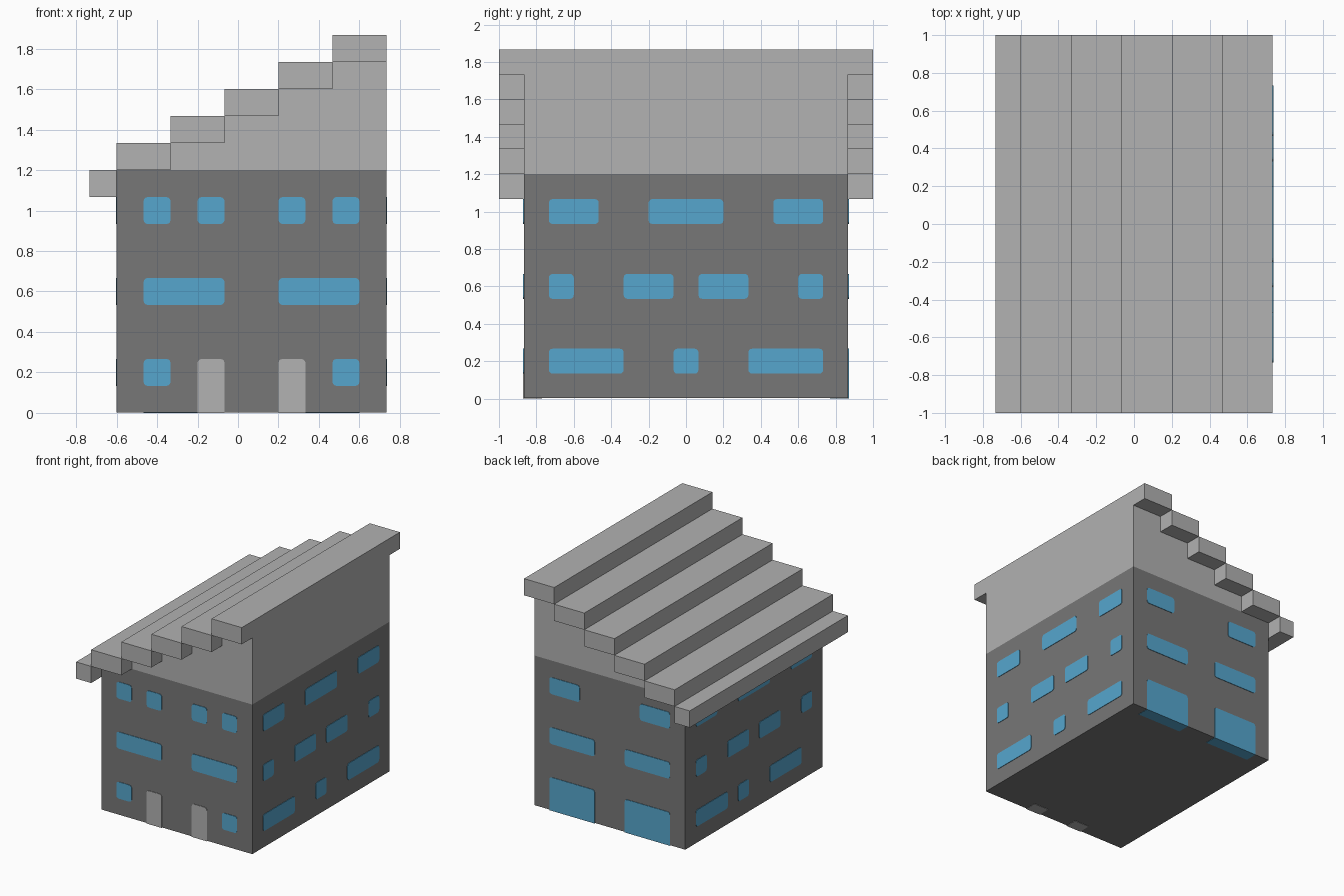
import bpy, bmesh, math
from mathutils import Vector

cube = bpy.data.objects.get("Cube")
if cube:
    bpy.data.objects.remove(cube, do_unlink=True)

U = 2 / 15                                   # building module
X0, X1, Y1 = -4.5 * U, 5.5 * U, 6.5 * U      # wall planes
FLOOR = 0.003                                # doors reach slightly below the walls


def material(name, rgb):
    m = bpy.data.materials.new(name)
    m.use_nodes = True
    m.diffuse_color = (*rgb, 1)
    m.node_tree.nodes["Principled BSDF"].inputs["Base Color"].default_value = (*rgb, 1)
    return m


DARK = material("dark grey wall", (0.186, 0.186, 0.186))
LIGHT = material("light grey", (0.445, 0.445, 0.445))
BLUE = material("window blue", (0.093, 0.383, 0.615))


def extrude(name, outline, offset, mat):
    """Solid made by sweeping a closed outline along an offset vector."""
    bm = bmesh.new()
    face = bm.faces.new([bm.verts.new(p) for p in outline])
    geom = bmesh.ops.extrude_face_region(bm, geom=[face], use_keep_orig=True)["geom"]
    bmesh.ops.translate(bm, vec=offset,
                        verts=[g for g in geom if isinstance(g, bmesh.types.BMVert)])
    bmesh.ops.recalc_face_normals(bm, faces=bm.faces)
    me = bpy.data.meshes.new(name)
    bm.to_mesh(me)
    bm.free()
    me.materials.append(mat)
    ob = bpy.data.objects.new(name, me)
    bpy.context.collection.objects.link(ob)
    return ob


def box(name, x0, x1, y0, y1, z0, z1, mat):
    pts = [(x0, y0, z0), (x1, y0, z0), (x1, y0, z1), (x0, y0, z1)]
    return extrude(name, pts, Vector((0, y1 - y0, 0)), mat)


def rounded(a0, a1, z0, z1, r, round_bottom):
    """Rectangle outline with rounded corners."""
    pts = []
    corners = [(a1 - r, z1 - r, 0), (a0 + r, z1 - r, 90),
               (a0 + r, z0 + r, 180), (a1 - r, z0 + r, 270)]
    for i, (ca, cz, start) in enumerate(corners):
        if i > 1 and not round_bottom:
            pts.append((a0 if i == 2 else a1, z0))
            continue
        for k in range(4):
            t = math.radians(start + 30 * k)
            pts.append((ca + r * math.cos(t), cz + r * math.sin(t)))
    return pts


# Each wall: first point of the module grid, direction along it, outward normal
WALLS = {
    "front": (Vector((X0, -Y1, 0)), Vector((1, 0, 0)), Vector((0, -1, 0))),
    "back": (Vector((X0, Y1, 0)), Vector((1, 0, 0)), Vector((0, 1, 0))),
    "left": (Vector((X1, -Y1, 0)), Vector((0, 1, 0)), Vector((1, 0, 0))),
    "right": (Vector((X0, -Y1, 0)), Vector((0, 1, 0)), Vector((-1, 0, 0))),
}


def panel(wall, kind, a0, a1, z0, z1, mat, depth, round_bottom):
    origin, along, out = WALLS[wall]
    pts = [origin + along * a + Vector((0, 0, z)) + out * 0.004
           for a, z in rounded(a0 * U, a1 * U, z0 * U, z1 * U, 0.02, round_bottom)]
    extrude(f"{wall}_{kind}", pts, -out * depth, mat)


# Walls
box("walls", X0, X1, -Y1, Y1, FLOOR, 9 * U, DARK)

# Stepped gable under the roof
profile = [(X1, 9 * U), (X1, 13 * U)]
for k in range(4, 0, -1):
    x = X0 + 2 * U * k
    profile += [(x, (9 + k) * U), (x, (8 + k) * U)]
extrude("stepped_gable", [(x, -Y1, z) for x, z in profile], Vector((0, 2 * Y1, 0)), LIGHT)

# Roof steps and the low eave
for k in range(5):
    x = X0 + 2 * U * k
    box(f"roof_step_{k + 1}", x, x + 2 * U, -1, 1, (9 + k) * U, (10 + k) * U, LIGHT)
box("eave", X0 - U, X0, -1, 1, 8 * U, 9 * U, LIGHT)

# Windows: spans in modules along the wall for each floor height
SIDE_UPPER = {7: [(1, 3), (5, 8), (10, 12)], 4: [(1, 2), (4, 6), (7, 9), (11, 12)]}
WINDOWS = {
    "front": {7: [(1, 2), (3, 4), (6, 7), (8, 9)], 4: [(1, 4), (6, 9)], 1: [(1, 2), (8, 9)]},
    "back": {7: [(1, 3), (7, 9)], 4: [(1, 4), (6, 9)]},
    "left": {**SIDE_UPPER, 1: [(1, 4), (6, 7), (9, 12)]},
    "right": {**SIDE_UPPER, 1: [(2, 5), (7, 8), (9, 12)]},
}
for wall, rows in WINDOWS.items():
    for z, spans in rows.items():
        for a0, a1 in spans:
            panel(wall, "window", a0, a1, z, z + 1, BLUE, 0.008, True)

# Doors at the front, wide glass doors at the back
for a0, a1 in [(3, 4), (6, 7)]:
    panel("front", "door", a0, a1, 0, 2, LIGHT, 0.1, False)
for a0, a1 in [(1, 4), (6, 9)]:
    panel("back", "glass_door", a0, a1, 0, 2, BLUE, 0.1, False)
